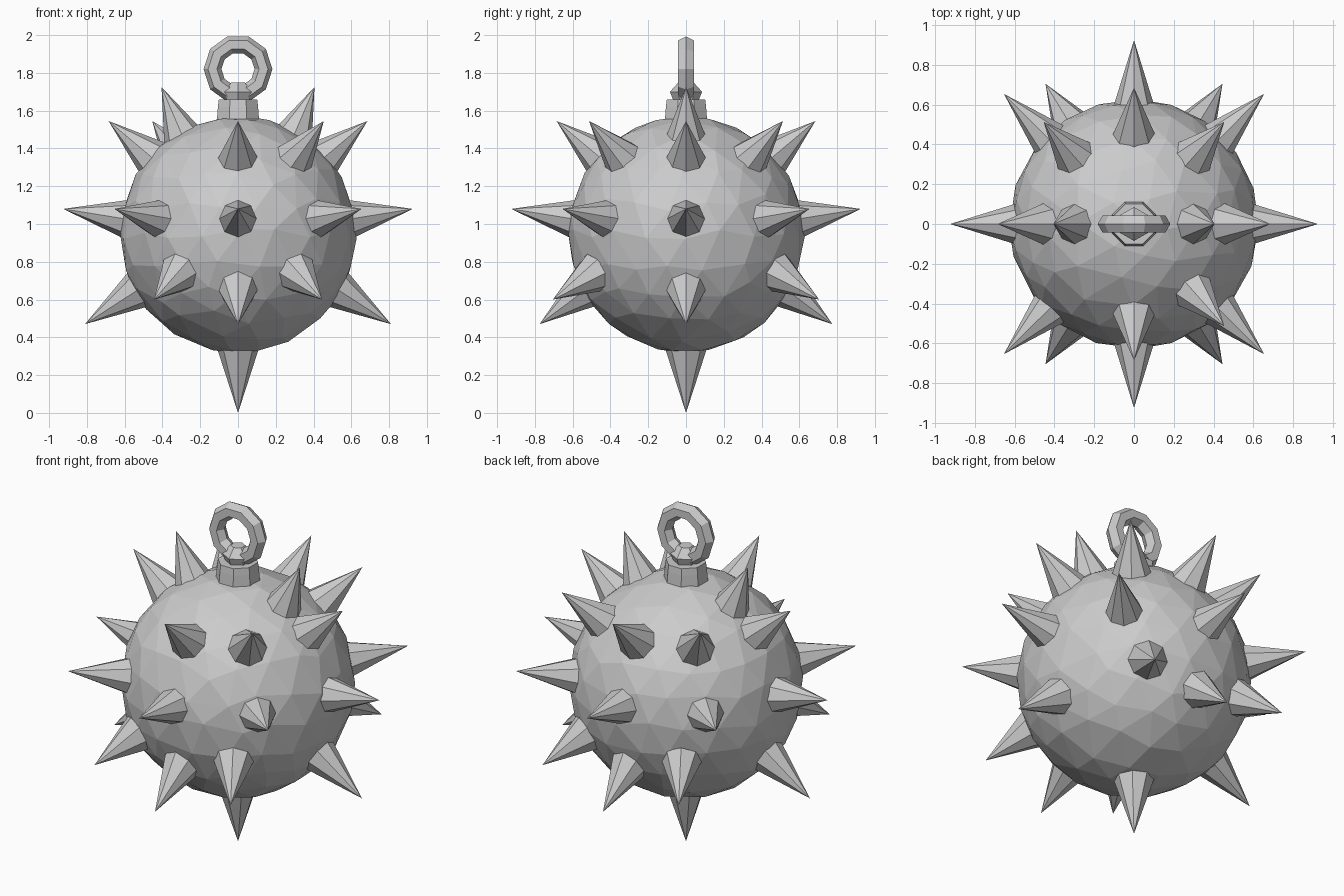
import bpy, bmesh, math, random
from mathutils import Vector, Matrix

if "Cube" in bpy.data.objects:
    bpy.data.objects.remove(bpy.data.objects["Cube"])

random.seed(4)
CENTRE = Vector((0, 0, 0.945))
RADIUS = 0.625

iron = bpy.data.materials.new("grey iron")
iron.diffuse_color = (0.6, 0.6, 0.6, 1)
iron.use_nodes = True
iron.node_tree.nodes["Principled BSDF"].inputs["Base Color"].default_value = iron.diffuse_color


def make(name, bm):
    mesh = bpy.data.meshes.new(name)
    bmesh.ops.recalc_face_normals(bm, faces=bm.faces[:])
    bm.to_mesh(mesh)
    bm.free()
    mesh.materials.append(iron)
    obj = bpy.data.objects.new(name, mesh)
    bpy.context.collection.objects.link(obj)
    return obj


def lathe(name, profile, sides):
    """Faceted solid turned around z from (radius, height) points."""
    bm = bmesh.new()
    rings = [[bm.verts.new((r * math.cos(math.tau * (i + 0.5) / sides),
                            r * math.sin(math.tau * (i + 0.5) / sides), z))
              for i in range(sides)] for r, z in profile]
    for a, b in zip(rings, rings[1:]):
        for i in range(sides):
            j = (i + 1) % sides
            bm.faces.new((a[i], a[j], b[j], b[i]))
    bm.faces.new(rings[0])
    bm.faces.new(rings[-1])
    return make(name, bm)


def spike(name, base, tip, radius=0.11, sides=8):
    """Cone from a base centre on the ball out to its tip, sunk slightly inwards."""
    base, tip = Vector(base), Vector(tip)
    axis = tip - base
    sink = 0.03
    length = axis.length + sink
    axis.normalize()
    bm = bmesh.new()
    rot = axis.to_track_quat('Z', 'Y').to_matrix().to_4x4()
    mid = tip - axis * length / 2
    bmesh.ops.create_cone(bm, cap_ends=True, segments=sides, radius1=radius,
                          radius2=0, depth=length,
                          matrix=Matrix.Translation(mid) @ rot)
    bmesh.ops.remove_doubles(bm, verts=bm.verts[:], dist=0.0005)
    return make(name, bm)


def polar(r, degrees, z):
    a = math.radians(degrees)
    return (r * math.cos(a), r * math.sin(a), z)


# Ball with slightly irregular facets
bm = bmesh.new()
bmesh.ops.create_icosphere(bm, subdivisions=3, radius=1)
for v in bm.verts:
    v.co += Vector([random.uniform(-0.05, 0.05) for _ in range(3)])
    v.co = CENTRE + v.co.normalized() * (RADIUS + 0.003)
make("ball", bm)

# Middle ring of eight spikes
for i in range(8):
    spike(f"middle_spike_{i}", polar(0.615, 45 * i, 1.03), polar(0.925, 45 * i, 1.08), 0.105)

# Upper ring, with the front left one missing
for i, a in enumerate((0, 48.5, 90, 131.5, 180, 270, 311.5)):
    spike(f"upper_spike_{i}", polar(0.465, a, 1.36), polar(0.685, a, 1.545))

# Two high spikes beside the collar
for side in (-1, 1):
    spike(f"high_spike_{'left' if side < 0 else 'right'}",
          (0.30 * side, 0, 1.48), (0.405 * side, 0, 1.725))

# Lower ring: four straight and four diagonal spikes
for i in range(4):
    r = 0.81 if i % 2 == 0 else 0.775
    spike(f"lower_spike_{i}", polar(0.54, 90 * i, 0.645), polar(r, 90 * i, 0.47))
for sx in (-1, 1):
    for sy in (-1, 1):
        spike(f"lower_diagonal_spike_{sx}_{sy}",
              (0.32 * sx, 0.50 * sy, 0.73), (0.445 * sx, 0.705 * sy, 0.60))

# Bottom spike
spike("bottom_spike", (0, 0, 0.34), (0, 0, 0), 0.12)

# Collar, knob and hanging ring
lathe("collar", [(0.125, 1.50), (0.115, 1.62), (0.11, 1.66)], 8)
lathe("knob", [(0.065, 1.65), (0.085, 1.70), (0.04, 1.75)], 6)

bm = bmesh.new()
SEG, SIDES, MAJOR, MINOR = 10, 6, 0.135, 0.045
loops = []
for i in range(SEG):
    a = math.tau * i / SEG + math.pi / 2 + math.pi / SEG
    loop = []
    for j in range(SIDES):
        b = math.tau * j / SIDES
        r = MAJOR + MINOR * 1.05 * math.cos(b)
        loop.append(bm.verts.new((r * math.cos(a), MINOR * 1.1 * math.sin(b),
                                  1.82 + r * math.sin(a))))
    loops.append(loop)
for i in range(SEG):
    a, b = loops[i], loops[(i + 1) % SEG]
    for j in range(SIDES):
        k = (j + 1) % SIDES
        bm.faces.new((a[j], a[k], b[k], b[j]))
make("hanging_ring", bm)
